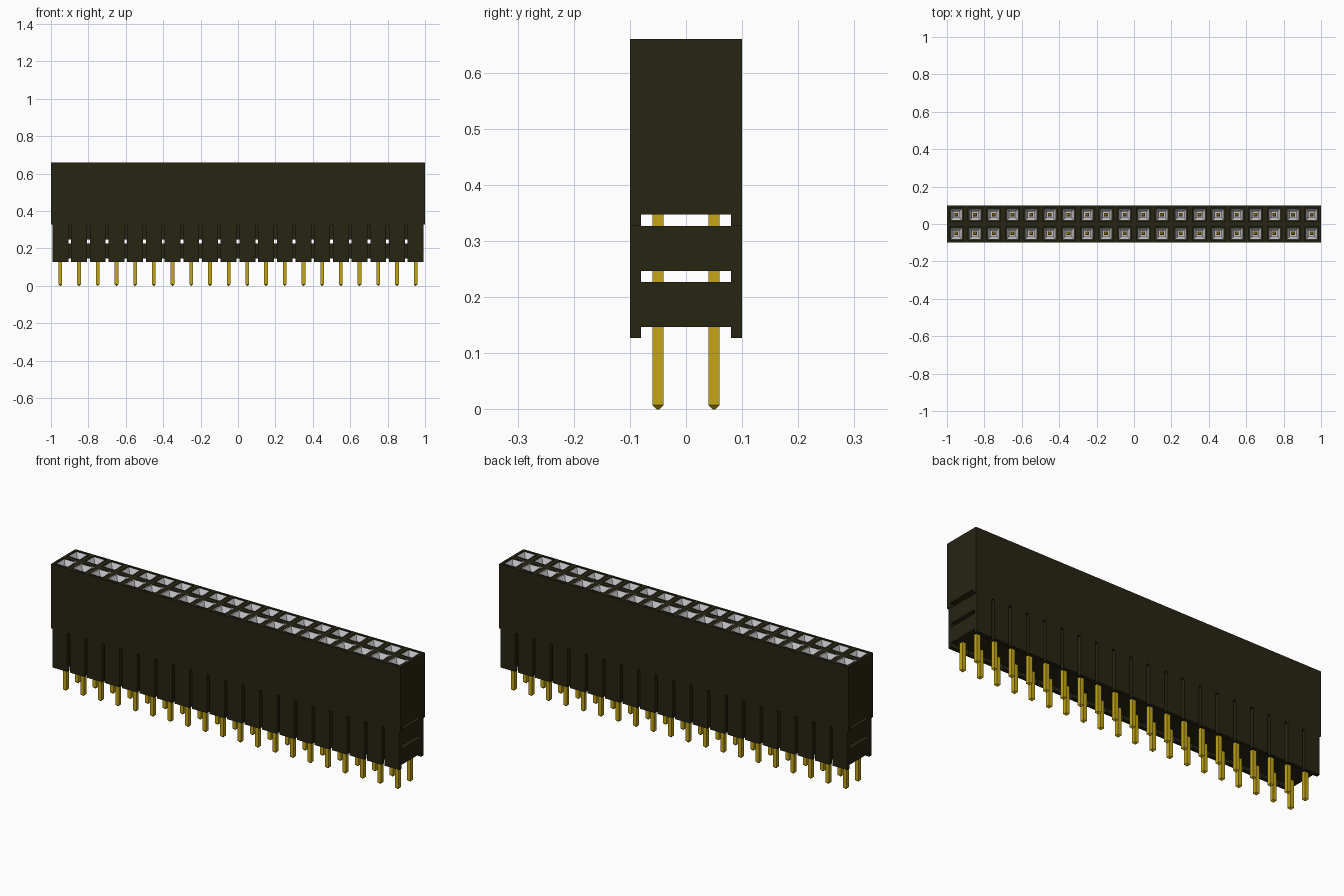
import bpy, bmesh
from mathutils import Matrix, Vector

cube = bpy.data.objects.get("Cube")
if cube:
    bpy.data.objects.remove(cube)

PITCH, COLS = 0.1, 20
XS = [(i - (COLS - 1) / 2) * PITCH for i in range(COLS)]
YS = [-PITCH / 2, PITCH / 2]


def material(name, color, metal=0.0):
    m = bpy.data.materials.new(name)
    m.use_nodes = True
    m.diffuse_color = (*color, 1)
    m.node_tree.nodes["Principled BSDF"].inputs["Base Color"].default_value = (*color, 1)
    return m


DARK = material("dark plastic", (0.02, 0.018, 0.006))
GOLD = material("gold", (0.55, 0.38, 0.008))
SILVER = material("silver", (0.55, 0.55, 0.57))


def finish(name, bm, mat):
    mesh = bpy.data.meshes.new(name)
    bm.to_mesh(mesh)
    bm.free()
    mesh.materials.append(mat)
    obj = bpy.data.objects.new(name, mesh)
    bpy.context.collection.objects.link(obj)
    return obj


def box(bm, x, y, z):
    """Add a box from three (low, high) ranges."""
    size = Vector((b - a for a, b in (x, y, z)))
    mid = Vector(((a + b) / 2 for a, b in (x, y, z)))
    bmesh.ops.create_cube(bm, size=1, matrix=Matrix.Translation(mid) @ Matrix.Diagonal((*size, 1)))


def square_loft(bm, x, y, rings, cap_start, cap_end):
    """Join square rings, given as (half width, height), into a tube."""
    loops = [[bm.verts.new((x + h * sx, y + h * sy, z))
              for sx, sy in ((-1, -1), (1, -1), (1, 1), (-1, 1))] for h, z in rings]
    for low, high in zip(loops, loops[1:]):
        for i in range(4):
            j = (i + 1) % 4
            bm.faces.new((low[i], low[j], high[j], high[i]))
    if cap_start:
        bm.faces.new(loops[0][::-1])
    if cap_end:
        bm.faces.new(loops[-1])


# Upper housing: a block whose top is a grid of square openings
bm = bmesh.new()
box(bm, (-1, 1), (-0.1, 0.1), (0.347, 0.66))
top = max(bm.faces, key=lambda f: f.calc_center_median().z)
bmesh.ops.delete(bm, geom=[top], context='FACES_ONLY')
bmesh.ops.create_grid(bm, x_segments=COLS, y_segments=2, size=1,
                      matrix=Matrix.Translation((0, 0, 0.66)) @ Matrix.Diagonal((1, 0.1, 1, 1)))
cells = [f for f in bm.faces if f.normal.z > 0.9 or
         all(abs(v.co.z - 0.66) < 1e-5 for v in f.verts)]
bmesh.ops.inset_individual(bm, faces=cells, thickness=0.018)
bmesh.ops.delete(bm, geom=cells, context='FACES')
finish("upper_housing", bm, DARK)

# Lower housing: side rails, tabs divided by grooves, and cross plates
bm = bmesh.new()
for y in ((-0.1, -0.08), (0.08, 0.1)):
    box(bm, (-1, 1), y, (0.327, 0.347))
    for x in XS:
        box(bm, (x - 0.0425, x + 0.0425), y, (0.127, 0.327))
for z in ((0.147, 0.227), (0.247, 0.327)):
    box(bm, (-0.9925, 0.9925), (-0.08, 0.08), z)
finish("lower_housing", bm, DARK)

# Socket contacts: funnel mouths leading into square wells
bm = bmesh.new()
for x in XS:
    for y in YS:
        square_loft(bm, x, y, [(0.032, 0.66), (0.016, 0.635), (0.016, 0.42)], False, True)
for f in bm.faces:
    f.normal_flip()
bmesh.ops.recalc_face_normals(bm, faces=bm.faces)
for f in bm.faces:  # surfaces face into each well
    c = f.calc_center_median()
    axis = Vector((min(XS, key=lambda v: abs(v - c.x)), min(YS, key=lambda v: abs(v - c.y)), 0.66))
    if f.normal.dot(axis - c) < 0:
        f.normal_flip()
finish("socket_contacts", bm, SILVER)

# Pins: square rods with tapered tips
bm = bmesh.new()
for x in XS:
    for y in YS:
        square_loft(bm, x, y, [(0.002, 0), (0.01, 0.008), (0.01, 0.46), (0.004, 0.468)], True, True)
finish("pins", bm, GOLD)
